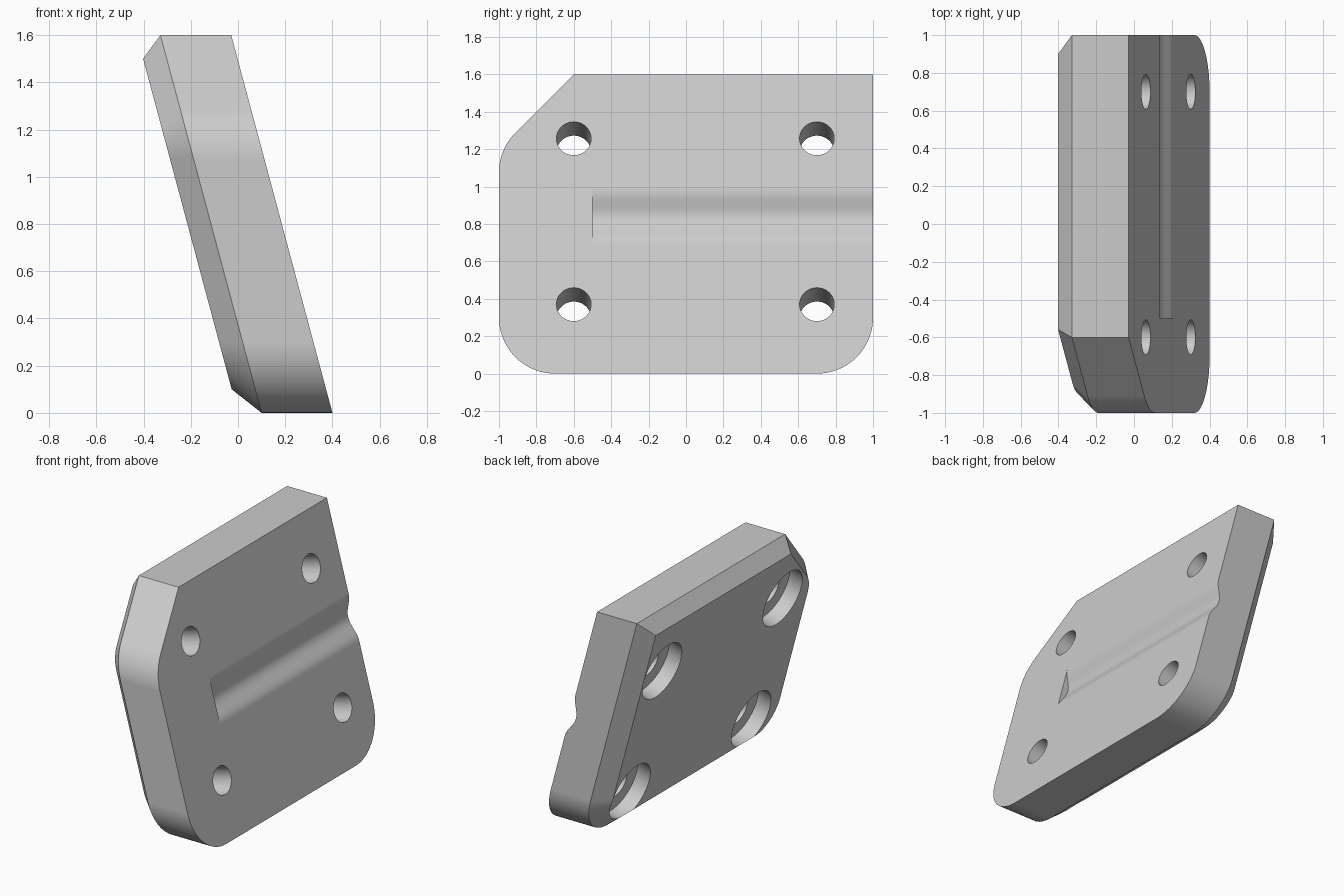
import bpy
import bmesh
from math import cos, sin, tan, pi, radians
from mathutils import Vector, Matrix

LEAN = radians(15)
THICK = 0.4          # thickness measured level
CHAMFER = 0.1
HEIGHT = 1.6
NORMAL = Vector((cos(LEAN), 0, sin(LEAN)))

if "Cube" in bpy.data.objects:
    bpy.data.objects.remove(bpy.data.objects["Cube"])

grey = bpy.data.materials.new("plain grey")
grey.use_nodes = True
grey.diffuse_color = (0.6, 0.6, 0.6, 1)
grey.node_tree.nodes["Principled BSDF"].inputs["Base Color"].default_value = (0.6, 0.6, 0.6, 1)


def leaned(x, y, z):
    """Point at level depth x (0 = rear face) on the leaning plate."""
    return Vector((x - z * tan(LEAN), y, z))


def outline(inset):
    """Plate outline in y, z: three rounded corners, one clipped, one square."""
    r = 0.3
    k = tan(pi / 8)
    pts = [(1 - inset, HEIGHT - inset), (-0.6 + inset * k, HEIGHT - inset)]
    arcs = [(-1 + r, 1.2 - r * k, 135, 180),
            (-1 + r, r, 180, 270),
            (1 - r, r, 270, 360)]
    for cy, cz, a0, a1 in arcs:
        steps = (a1 - a0) // 5
        for i in range(steps + 1):
            a = radians(a0 + (a1 - a0) * i / steps)
            pts.append((cy + (r - inset) * cos(a), cz + (r - inset) * sin(a)))
    return pts


def loft(name, rings):
    """Closed solid through matching rings of points."""
    bm = bmesh.new()
    loops = [[bm.verts.new(p) for p in ring] for ring in rings]
    for a, b in zip(loops, loops[1:]):
        for i in range(len(a)):
            j = (i + 1) % len(a)
            bm.faces.new((a[i], a[j], b[j], b[i]))
    bm.faces.new(loops[0])
    bm.faces.new(loops[-1])
    bmesh.ops.recalc_face_normals(bm, faces=bm.faces)
    mesh = bpy.data.meshes.new(name)
    bm.to_mesh(mesh)
    bm.free()
    obj = bpy.data.objects.new(name, mesh)
    mesh.materials.append(grey)
    bpy.context.collection.objects.link(obj)
    return obj


def drill(name, centre, radius, depth):
    """Cylinder square to the plate."""
    turn = Matrix.Translation(centre) @ Matrix.Rotation(pi / 2 - LEAN, 4, 'Y')
    rings = [[turn @ Vector((radius * cos(2 * pi * i / 64), radius * sin(2 * pi * i / 64), h))
              for i in range(64)] for h in (-depth / 2, depth / 2)]
    return loft(name, rings)


def cut(target, cutter):
    bpy.context.view_layer.objects.active = target
    mod = target.modifiers.new("cut", 'BOOLEAN')
    mod.object = cutter
    mod.solver = 'EXACT'
    bpy.ops.object.modifier_apply(modifier=mod.name)
    bpy.data.objects.remove(cutter)


# Leaning plate, chamfered all round its rear face
plate = loft("mounting_plate", [
    [leaned(x, y, z) for y, z in outline(inset)]
    for x, inset in ((THICK, 0), (CHAMFER, 0), (0, CHAMFER))])

# Soft-edged groove, open at one end
half, depth, mid = 0.15, 0.045, 0.84
profile = [(mid - half, 0.06)]
for i in range(25):
    t = -1 + i / 12
    profile.append((mid + half * t, -depth * (1 + cos(pi * t)) / 2))
profile.append((mid + half, 0.06))
groove = loft("groove_cutter", [
    [leaned(THICK, y, z) + NORMAL * d for z, d in profile] for y in (-0.5, 1.1)])
cut(plate, groove)

# Bolt holes with wide counterbores behind
for y in (-0.6, 0.7):
    for z in (0.37, 1.257):
        mouth = leaned(THICK, y, z)
        cut(plate, drill("bore_cutter", mouth - NORMAL * 0.2, 0.0925, 0.8))
        cut(plate, drill("counterbore_cutter", mouth - NORMAL * 0.536, 0.2, 0.5))

# Smooth rounded parts, keep flats flat
bpy.ops.object.select_all(action='DESELECT')
plate.select_set(True)
bpy.context.view_layer.objects.active = plate
bpy.ops.object.shade_smooth_by_angle(angle=radians(30))
weighted = plate.modifiers.new("flat normals", 'WEIGHTED_NORMAL')
weighted.keep_sharp = True
